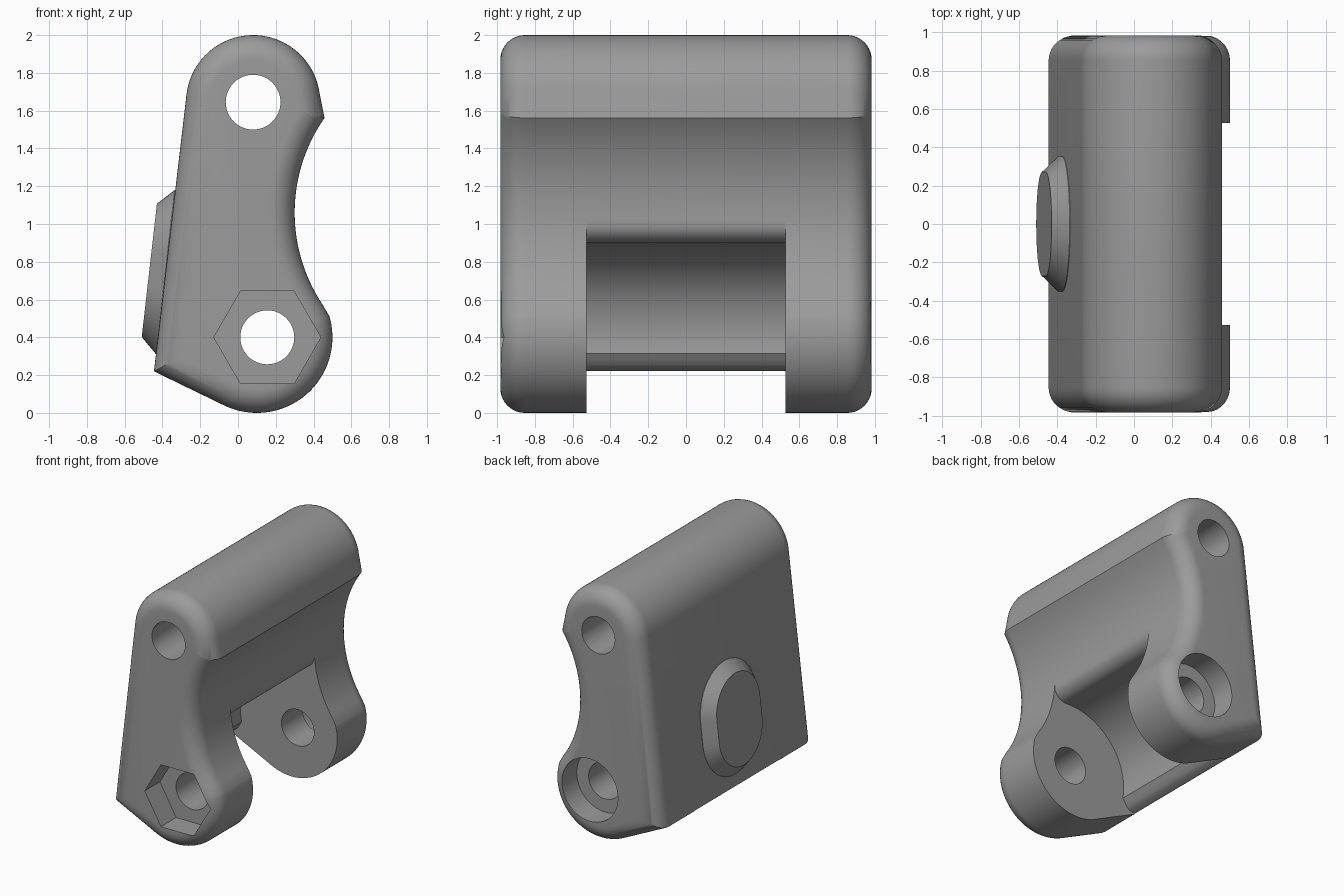
import bpy, bmesh, math
from mathutils import Vector

if "Cube" in bpy.data.objects:
    bpy.data.objects.remove(bpy.data.objects["Cube"])

grey = bpy.data.materials.new("grey plastic")
grey.diffuse_color = (0.33, 0.33, 0.33, 1)
grey.use_nodes = True
grey.node_tree.nodes["Principled BSDF"].inputs["Base Color"].default_value = grey.diffuse_color


def arc(cx, cz, r, a0, a1, n):
    """Points on an arc in the x-z plane, angles in degrees."""
    return [(cx + r * math.cos(math.radians(a0 + (a1 - a0) * i / n)),
             cz + r * math.sin(math.radians(a0 + (a1 - a0) * i / n))) for i in range(n + 1)]


def inset(pts, d):
    """Offset a counter-clockwise outline inwards with mitred corners."""
    out = []
    for i, p in enumerate(pts):
        p = Vector(p)
        e0 = (p - Vector(pts[i - 1])).normalized()
        e1 = (Vector(pts[(i + 1) % len(pts)]) - p).normalized()
        n0, n1 = Vector((-e0.y, e0.x)), Vector((-e1.y, e1.x))
        out.append(p + (n0 + n1) * d / (1 + n0.dot(n1)))
    return out


def loft(name, rings):
    """Closed solid through a list of equally long point rings."""
    bm = bmesh.new()
    rows = [[bm.verts.new(p) for p in ring] for ring in rings]
    n = len(rows[0])
    for a, b in zip(rows, rows[1:]):
        for i in range(n):
            bm.faces.new((a[i], a[(i + 1) % n], b[(i + 1) % n], b[i]))
    bm.faces.new(rows[0][::-1])
    bm.faces.new(rows[-1])
    bmesh.ops.recalc_face_normals(bm, faces=bm.faces)
    me = bpy.data.meshes.new(name)
    bm.to_mesh(me)
    bm.free()
    me.materials.append(grey)
    ob = bpy.data.objects.new(name, me)
    bpy.context.collection.objects.link(ob)
    return ob


def prism(name, pts, y0, y1):
    return loft(name, [[(x, y, z) for x, z in pts] for y in (y0, y1)])


def activate(ob):
    bpy.ops.object.select_all(action='DESELECT')
    ob.select_set(True)
    bpy.context.view_layer.objects.active = ob


def cut(ob, cutter):
    activate(ob)
    m = ob.modifiers.new("cut", 'BOOLEAN')
    m.operation, m.solver, m.object = 'DIFFERENCE', 'EXACT', cutter
    bpy.ops.object.modifier_apply(modifier=m.name)
    bpy.data.objects.remove(cutter)


HALF, FILLET = 0.983, 0.13
TOP, HINGE = (0.08, 1.645), (0.155, 0.4)

# Side outline: rounded top, flat left, rounded foot, hollow right
outline = (arc(*TOP, 0.355, 8, 173.5, 40)
           + [(-0.445, 0.22)]
           + arc(0.1, 0.4, 0.4, -115.9, 16, 40)
           + arc(1.175, 1.06, 0.875, 214, 145, 36))

# Body with rounded ends
rings = []
steps = 10
for side in (-1, 1):
    for i in range(steps + 1):
        t = math.pi / 2 * (i if side < 0 else steps - i) / steps
        y = side * (HALF - FILLET * (1 - math.cos(t)))
        rings.append([(x, y, z) for x, z in inset(outline, FILLET * (1 - math.sin(t)))])
body = loft("hinge_body", rings)

# Clearance between the two ears, with eased upper and lower lips
clearance = ([(-0.6, 0.215), (-0.446, 0.222), (-0.40, 0.235), (-0.375, 0.255), (-0.355, 0.285)]
             + arc(*HINGE, 0.5, 190, 85, 36)
             + arc(0.2, 1.0, 0.1, -80, 0, 10)
             + [(0.303, 1.03), (0.7, 1.03), (0.7, -0.2), (-0.6, -0.2)])
cut(body, prism("clearance_cutter", clearance, -0.526, 0.526))

# Pin holes, hexagonal nut recess at the front, round head recess at the back
cut(body, prism("top_hole_cutter", arc(*TOP, 0.145, 0, 352.5, 47), -1.2, 1.2))
cut(body, prism("hinge_hole_cutter", arc(*HINGE, 0.143, 0, 352.5, 47), -1.2, 1.2))
cut(body, prism("nut_cutter", arc(*HINGE, 0.283, 0, 300, 5), -1.2, -HALF + 0.19))
cut(body, prism("head_cutter", arc(*HINGE, 0.247, 0, 352.5, 47), HALF - 0.19, 1.2))

# Chamfered oval pad on the sloping left face
slope = math.radians(6.5)
up = Vector((math.sin(slope), 0, math.cos(slope)))
normal = Vector((-math.cos(slope), 0, math.sin(slope)))
centre = Vector((-0.385, 0, 0.745))


def oval(r, height):
    pts = [(y, s + 0.085) for y, s in arc(0, 0, r, 0, 180, 24)]
    pts += [(y, s - 0.085) for y, s in arc(0, 0, r, 180, 360, 24)]
    return [centre + normal * height + up * s + Vector((0, y, 0)) for y, s in pts]


pad = loft("oval_pad", [oval(0.352, -0.02), oval(0.352, 0), oval(0.27, 0.085)])

for ob in (body, pad):
    activate(ob)
    bpy.ops.object.shade_smooth_by_angle(angle=math.radians(30))
